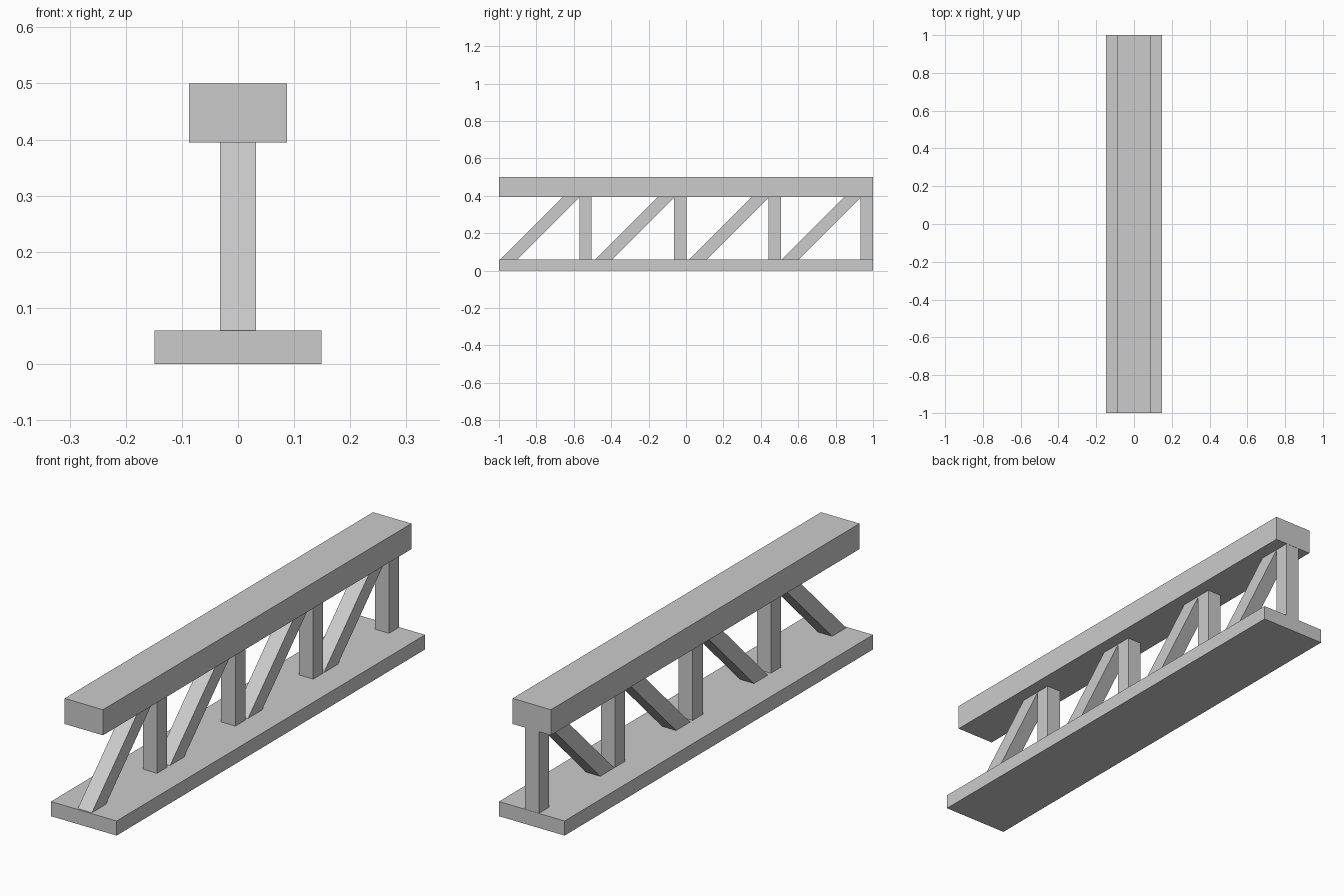
import bpy

if "Cube" in bpy.data.objects:
    bpy.data.objects.remove(bpy.data.objects["Cube"])


def extrude_profile(name, profile, half_width):
    """Extrude a (y, z) outline symmetrically along x."""
    n = len(profile)
    verts = [(x, y, z) for x in (-half_width, half_width) for y, z in profile]
    faces = [tuple(reversed(range(n))), tuple(range(n, 2 * n))]
    faces += [(i, (i + 1) % n, n + (i + 1) % n, n + i) for i in range(n)]
    mesh = bpy.data.meshes.new(name)
    mesh.from_pydata(verts, [], faces)
    obj = bpy.data.objects.new(name, mesh)
    bpy.context.collection.objects.link(obj)
    return obj


def bar(name, y0, y1, z0, z1, half_width, lean=0.0):
    """Bar with level ends; lean shifts the top end along y."""
    outline = [(y0, z0), (y1, z0), (y1 + lean, z1), (y0 + lean, z1)]
    return extrude_profile(name, outline, half_width)


BASE_TOP, BEAM_BOTTOM = 0.06, 0.395
WEB_HALF, POST_WIDTH = 0.032, 0.065

# Wide bottom flange and deep top beam
bar("bottom_flange", -1, 1, 0, BASE_TOP, 0.149)
bar("top_beam", -1, 1, BEAM_BOTTOM, 0.5, 0.087)

# Web: one upright and one 45 degree brace per bay
height = BEAM_BOTTOM - BASE_TOP
for i, end in enumerate((-0.505, 0.002, 0.507, 0.999), 1):
    start = end - POST_WIDTH
    bar(f"upright_{i}", start, end, BASE_TOP, BEAM_BOTTOM, WEB_HALF)
    foot = start + 0.003 - height
    bar(f"diagonal_brace_{i}", foot - 0.091, foot, BASE_TOP, BEAM_BOTTOM,
        WEB_HALF, lean=height)
